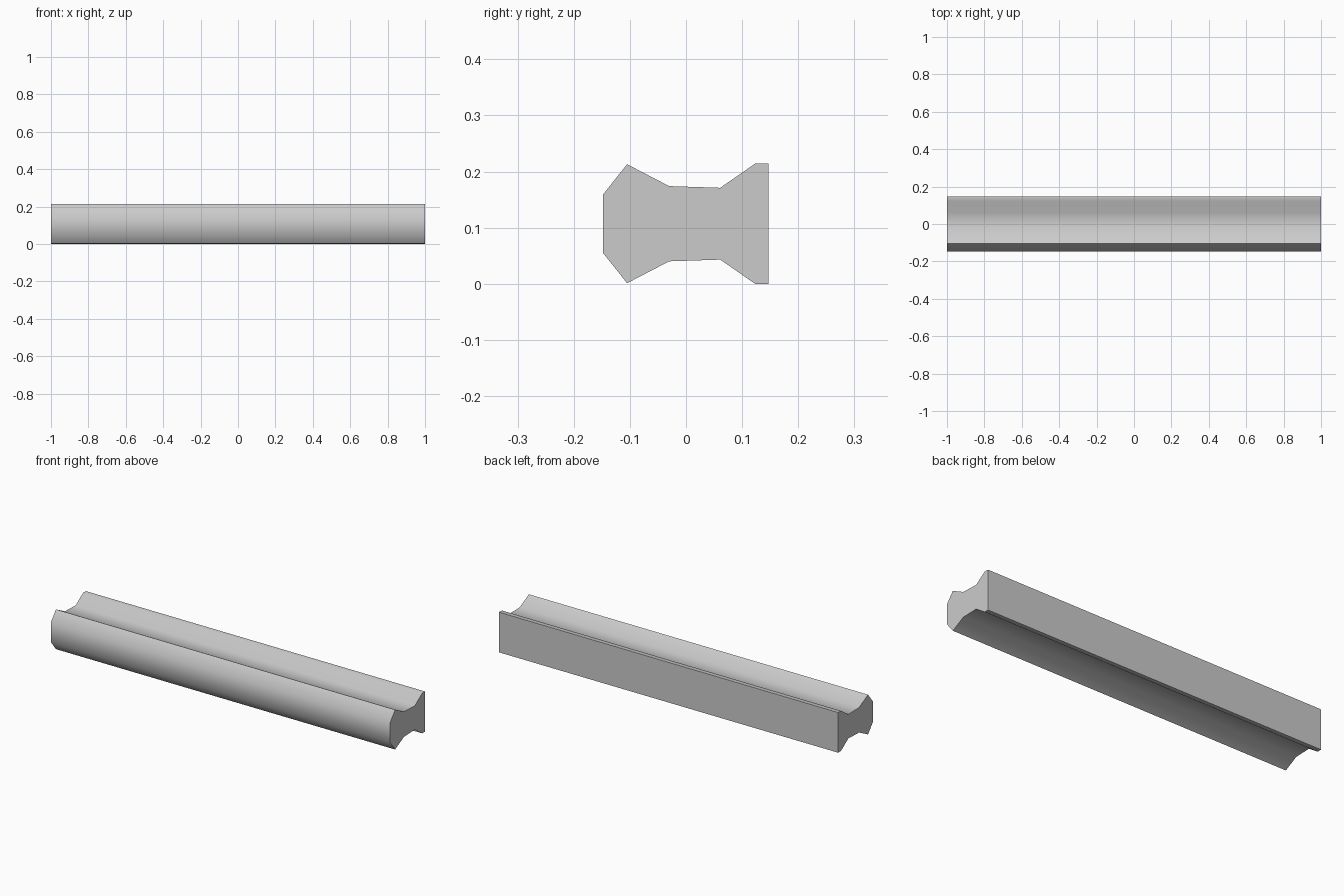
import bpy, bmesh, math

if "Cube" in bpy.data.objects:
    bpy.data.objects.remove(bpy.data.objects["Cube"])

# Plain grey material
grey = bpy.data.materials.new("plain grey")
grey.diffuse_color = (0.6, 0.6, 0.6, 1)
grey.use_nodes = True
grey.node_tree.nodes["Principled BSDF"].inputs["Base Color"].default_value = grey.diffuse_color

# Cross-section: upper half (y, height above the middle), mirrored below
MID = 0.107
upper = [(-0.148, 0.052), (-0.105, 0.106), (-0.030, 0.067),
         (0.061, 0.064), (0.123, 0.107), (0.147, 0.107)]
profile = [(y, MID + h) for y, h in upper] + [(y, MID - h) for y, h in reversed(upper)]

# Straight rail extruded along x
bm = bmesh.new()
face = bm.faces.new([bm.verts.new((-1, y, z)) for y, z in profile])
ext = bmesh.ops.extrude_face_region(bm, geom=[face], use_keep_orig=True)
verts = [g for g in ext["geom"] if isinstance(g, bmesh.types.BMVert)]
bmesh.ops.translate(bm, verts=verts, vec=(2, 0, 0))
bmesh.ops.recalc_face_normals(bm, faces=bm.faces)
mesh = bpy.data.meshes.new("grooved_rail")
bm.to_mesh(mesh)
bm.free()
mesh.materials.append(grey)
rail = bpy.data.objects.new("grooved_rail", mesh)
bpy.context.collection.objects.link(rail)

# Soft chamfers and groove, crisp ridges and ends
bpy.context.view_layer.objects.active = rail
rail.select_set(True)
bpy.ops.object.shade_smooth_by_angle(angle=math.radians(50))
